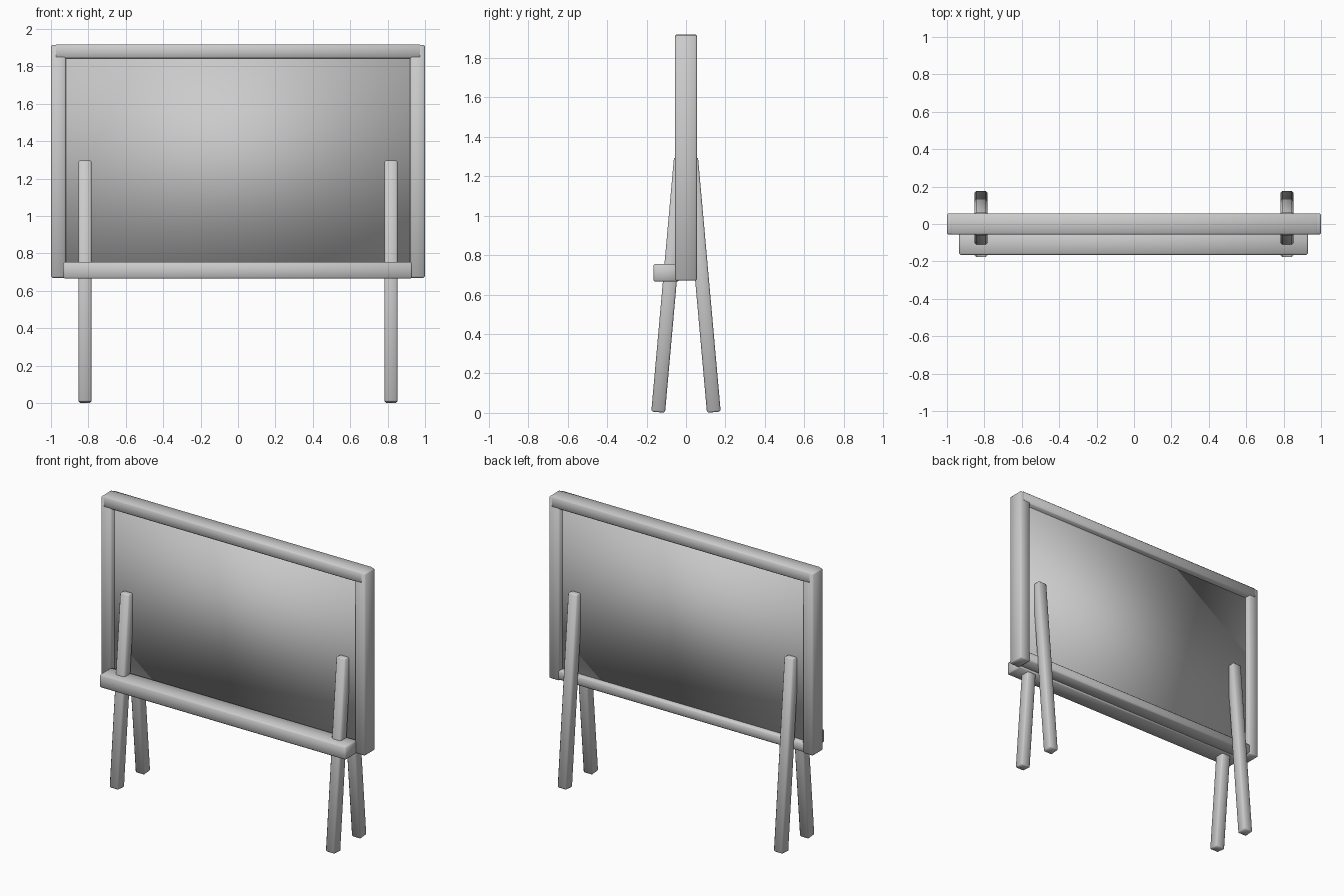
import bpy, bmesh, math
from mathutils import Matrix

if "Cube" in bpy.data.objects:
    bpy.data.objects.remove(bpy.data.objects["Cube"])

grey = bpy.data.materials.new("plain_grey")
grey.diffuse_color = (0.6, 0.6, 0.6, 1)
grey.use_nodes = True
grey.node_tree.nodes["Principled BSDF"].inputs["Base Color"].default_value = grey.diffuse_color


def bar(name, size, centre, tilt=0.0, bevel=0.008):
    """Softly shaded box, optionally tilted about the x axis."""
    bm = bmesh.new()
    bmesh.ops.create_cube(bm, size=1, matrix=Matrix.Diagonal((*size, 1)))
    if bevel:
        bmesh.ops.bevel(bm, geom=bm.edges[:], offset=bevel, segments=1,
                        profile=0.5, affect='EDGES')
    for f in bm.faces:
        f.smooth = True
    me = bpy.data.meshes.new(name)
    bm.to_mesh(me)
    bm.free()
    me.materials.append(grey)
    ob = bpy.data.objects.new(name, me)
    ob.location = centre
    ob.rotation_euler.x = tilt
    bpy.context.collection.objects.link(ob)
    return ob


# Board and its frame
bar("board_panel", (1.88, 0.04, 1.19), (0, 0, 1.295), bevel=0)
bar("top_rail", (1.96, 0.114, 0.075), (0, 0, 1.8805))
bar("bottom_rail", (1.96, 0.110, 0.065), (0, 0, 0.7085))
for side, sx in (("left", -1), ("right", 1)):
    bar(side + "_stile", (0.08, 0.112, 1.245), (sx * 0.96, 0, 1.2925))

# Ledge along the front
bar("front_tray", (1.865, 0.13, 0.09), (-0.002, -0.1, 0.71))

# Splayed legs
tilt = math.radians(5.1)
for side, sx in (("left", -1), ("right", 1)):
    for end, sy in (("front", -1), ("back", 1)):
        bar(f"{side}_{end}_leg", (0.07, 0.07, 1.296),
            (sx * 0.818, sy * 0.0835, 0.649), sy * tilt)
